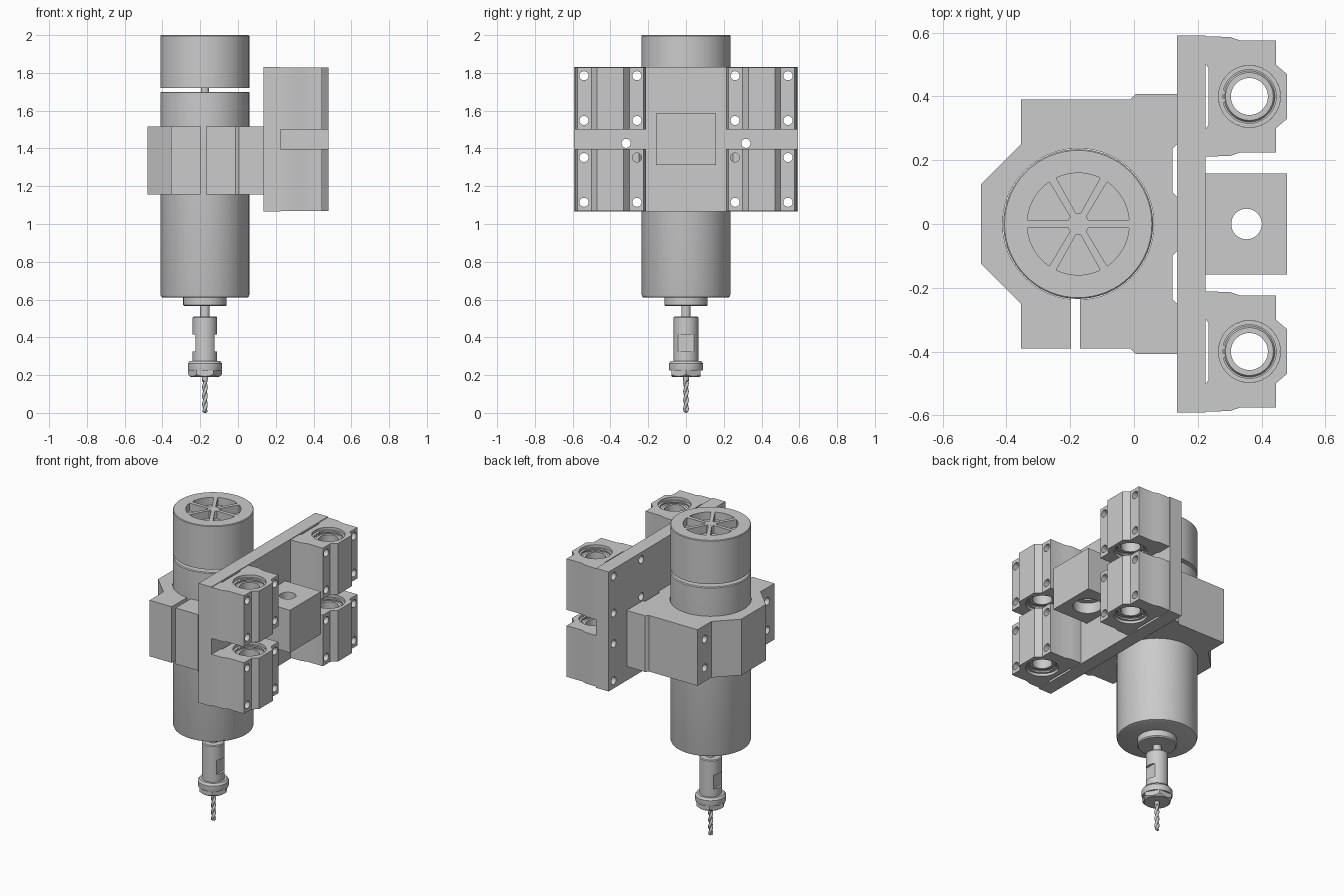
import bpy, bmesh, math
from mathutils import Matrix, Vector

if "Cube" in bpy.data.objects:
    bpy.data.objects.remove(bpy.data.objects["Cube"])

AX = -0.175          # spindle axis x


def finish(bm, name):
    bmesh.ops.remove_doubles(bm, verts=bm.verts, dist=1e-5)
    bmesh.ops.recalc_face_normals(bm, faces=bm.faces)
    me = bpy.data.meshes.new(name)
    bm.to_mesh(me)
    bm.free()
    ob = bpy.data.objects.new(name, me)
    bpy.context.collection.objects.link(ob)
    return ob


def lathe(name, profile, x=AX, y=0, steps=64, closed=False):
    bm = bmesh.new()
    vs = [bm.verts.new((x + r, y, z)) for r, z in profile]
    edges = [bm.edges.new(p) for p in zip(vs, vs[1:])]
    if closed:
        edges.append(bm.edges.new((vs[-1], vs[0])))
    bmesh.ops.spin(bm, geom=vs + edges, cent=(x, y, 0), axis=(0, 0, 1),
                   angle=math.tau, steps=steps)
    return finish(bm, name)


def prism(name, outline, z0, z1):
    bm = bmesh.new()
    face = bm.faces.new([bm.verts.new((x, y, z0)) for x, y in outline])
    ext = bmesh.ops.extrude_face_region(bm, geom=[face], use_keep_orig=True)
    bmesh.ops.translate(bm, vec=(0, 0, z1 - z0),
                        verts=[v for v in ext["geom"] if isinstance(v, bmesh.types.BMVert)])
    return finish(bm, name)


def box(name, x0, x1, y0, y1, z0, z1):
    return prism(name, [(x0, y0), (x1, y0), (x1, y1), (x0, y1)], z0, z1)


def rod(x, y, z, r, length, axis="Z"):
    bm = bmesh.new()
    bmesh.ops.create_cone(bm, cap_ends=True, segments=32, radius1=r, radius2=r, depth=length)
    rot = Matrix.Rotation(math.pi / 2, 4, "Y") if axis == "X" else Matrix()
    bm.transform(Matrix.Translation((x, y, z)) @ rot)
    return finish(bm, "rod")


def boolean(ob, cutters, op="DIFFERENCE"):
    for c in cutters:
        m = ob.modifiers.new("cut", "BOOLEAN")
        m.operation, m.object, m.solver = op, c, "EXACT"
        bpy.context.view_layer.objects.active = ob
        bpy.ops.object.modifier_apply(modifier=m.name)
        bpy.data.objects.remove(c)
    return ob


def arc(r, a0, a1, n):
    return [(AX + r * math.cos(a0 + (a1 - a0) * i / n), r * math.sin(a0 + (a1 - a0) * i / n))
            for i in range(n + 1)]


# Motor body, upper shaft and lower collar
lathe("motor_body", [(0, .61), (.222, .61), (.231, .614), (.235, .625), (.235, 1.695), (.23, 1.70), (0, 1.70)])
lathe("upper_shaft", [(0, 1.69), (.022, 1.69), (.022, 1.73), (0, 1.73)], steps=32)
lathe("bottom_collar", [(0, .565), (.108, .565), (.115, .572), (.115, .615), (0, .615)])
lathe("spindle_shaft", [(0, .5), (.025, .5), (.025, .57), (0, .57)], steps=32)

# Fan cap with six sector-shaped vents
cap = lathe("fan_cap", [(0, 1.72), (.235, 1.72), (.235, 1.996), (.231, 2), (0, 2)])
vents = []
for i in range(6):
    mid = math.radians(30 + 60 * i)
    outer = math.radians(25.5)
    inner = math.radians(12)
    outline = arc(.16, mid - outer, mid + outer, 10) + arc(.034, mid + inner, mid - inner, 2)
    vents.append(prism("vent", outline, 1.95, 2.05))
boolean(cap, vents)
lathe("fan_hub", [(0, 1.99), (.024, 1.99), (.024, 2.0005), (0, 2.0005)], steps=32)

# Collet holder with two spanner flats
holder = lathe("collet_holder", [(0, .265), (.065, .265), (.065, .505), (.06, .51), (0, .51)])
boolean(holder, [box("flat", AX + s * .1 - .05, AX + s * .1 + .05, -.1, .1, .325, .415) for s in (-1, 1)])

# Collet nut: round flange above a chamfered hexagon
lathe("nut_flange", [(0, .225), (.088, .225), (.09, .232), (.09, .262), (.08, .275), (0, .275)])
hexagon = [(AX + .09 * math.cos(i * math.pi / 3), .09 * math.sin(i * math.pi / 3)) for i in range(6)]
nut = prism("nut_hexagon", hexagon, .19, .228)
boolean(nut, [lathe("chamfer", [(0, .18), (.062, .18), (.095, .208), (.095, .24), (0, .24)])], "INTERSECT")

# Twisted drill bit
bm = bmesh.new()
rings = []
N, M = 40, 16
for i in range(N + 1):
    z = .195 * i / N
    ring = []
    for j in range(M):
        a = math.tau * j / M
        flute = .5 + .5 * abs(math.cos(a)) if z < .17 else 1
        r = .015 * flute * min(1, .25 + z / .008)
        t = a + z * math.tau / .09
        ring.append(bm.verts.new((AX + r * math.cos(t), r * math.sin(t), z)))
    rings.append(ring)
for a, b in zip(rings, rings[1:]):
    for j in range(M):
        bm.faces.new((a[j], a[(j + 1) % M], b[(j + 1) % M], b[j]))
bm.faces.new(rings[0])
bm.faces.new(rings[-1])
finish(bm, "drill_bit")

# Motor clamp: split collar with relief notches against the plate
R = .237
a0 = math.atan2(-R, -.023)
a1 = math.atan2(-R, .005)
half = [(.135, .085), (.12, .10), (.12, .235), (.135, .25), (.135, .408), (.005, .408),
        (-.012, .39), (-.355, .39), (-.355, .25), (-.48, .125)]
lower = [(x, -y) for x, y in half]
outline = half + lower[:6:-1] + [(-.198, -.39)]
outline += arc(R, a0 + math.tau, a1, 64)
outline += [(-.17, -.39)] + lower[6::-1]
clamp = prism("motor_clamp", outline, 1.155, 1.515)
bolts = [(s * .317, z) for s in (-1, 1) for z in (1.243, 1.427)]
boolean(clamp, [rod(-.1, y, z, .024, .8, "X") for y, z in bolts])

# Mounting plate with clamp and bearing bolt holes
block_bolts = [(s * y, z) for s in (-1, 1) for y in (.26, .54) for z in (1.115, 1.352, 1.548, 1.785)]
plate = box("mounting_plate", .135, .225, -.592, .592, 1.065, 1.832)
boolean(plate, [rod(.18, y, z, .024, .3, "X") for y, z in bolts + block_bolts])

# Four linear bearing blocks, each with a bearing sleeve and retaining clips
side = [(.225, .10), (.225, .188), (.30, .187), (.335, .175), (.445, .175), (.445, .10), (.48, .07)]
side.insert(0, (.234, .09))
BX = .362
for s, where in ((-1, "front"), (1, "back")):
    for z0, level in ((1.07, "lower"), (1.50, "upper")):
        z1, yc = z0 + .328, s * .4
        tag = f"{level}_{where}"
        pts = [(x, yc + d) for x, d in side] + [(x, yc - d) for x, d in reversed(side)]
        block = prism("bearing_block_" + tag, pts, z0, z1)
        cuts = [rod(BX, yc, z0 + .16, .097, .6)]
        cuts += [rod(.35, y, z, .024, .5, "X") for y, z in block_bolts
                 if y * s > 0 and z0 < z < z1]
        boolean(block, cuts)
        a, b = z0 + .03, z1 - .03
        lathe("bearing_sleeve_" + tag, [(.058, a), (.075, a), (.08, a + .008), (.0965, a + .008),
              (.0965, b - .008), (.08, b - .008), (.075, b), (.058, b)], BX, yc, 48, True)
        for zc, end in ((z0 + .022, "bottom"), (z1 - .022, "top")):
            lathe(f"clip_{end}_{tag}", [(.084, zc - .005), (.0968, zc - .005),
                  (.0968, zc + .005), (.084, zc + .005)], BX, yc, 48, True)
            for d in (-.012, .012):
                rod(BX - .083, yc + d, zc, .008, .01).name = f"clip_lug_{end}_{tag}"

# Lead screw nut block, bored through and counterbored below
nut_block = box("screw_nut_block", .225, .48, -.158, .158, 1.312, 1.585)
boolean(nut_block, [rod(.353, 0, 1.45, .048, .5), rod(.353, 0, 1.28, .085, .2)])

# Smooth the round surfaces and keep edges sharp
bpy.ops.object.select_all(action="SELECT")
bpy.context.view_layer.objects.active = plate
bpy.ops.object.shade_smooth_by_angle(angle=math.radians(25))
